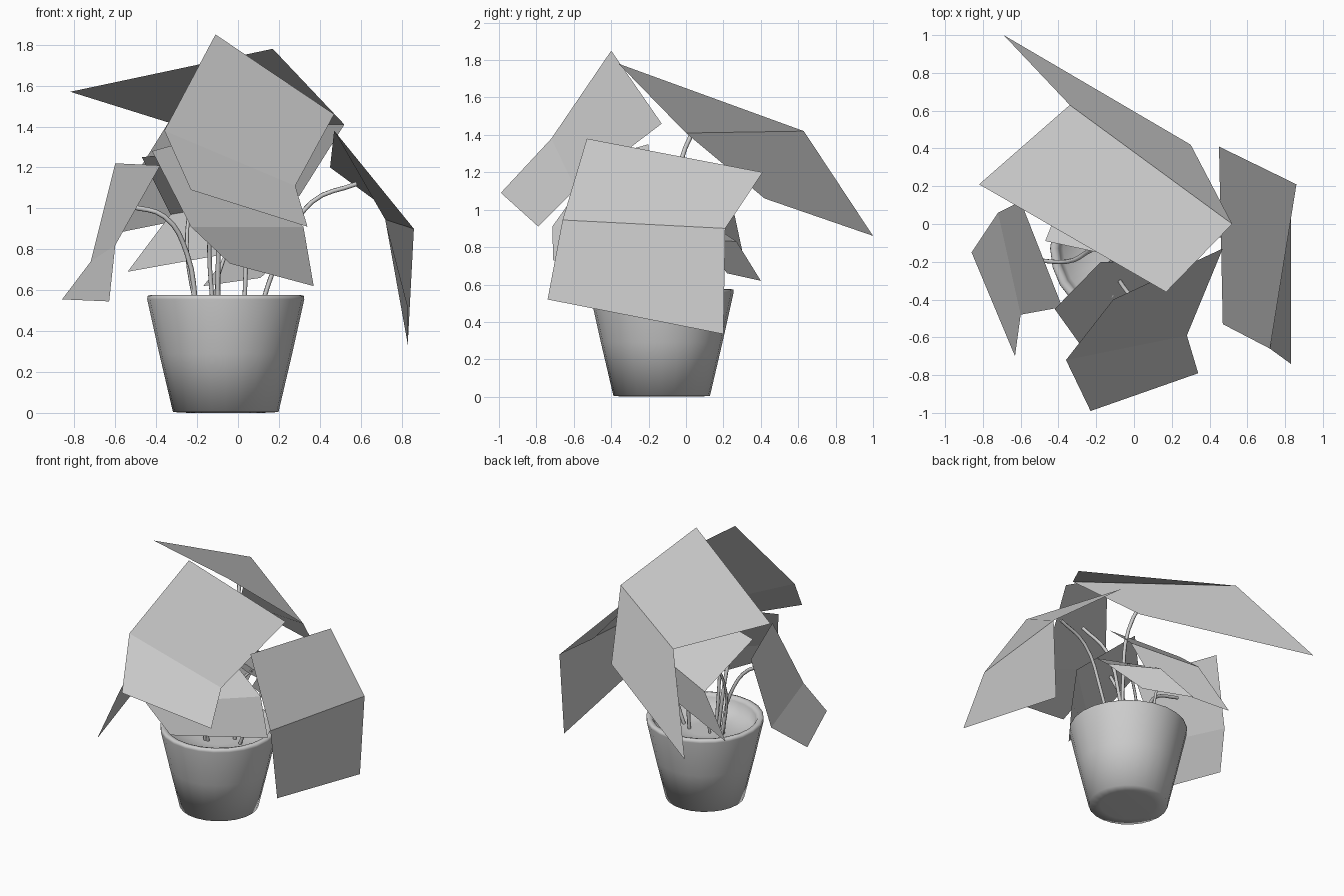
import bpy, bmesh, math
from mathutils import Vector

CX, CY = -0.06, -0.13  # pot axis


def mesh_object(name, verts, faces):
    me = bpy.data.meshes.new(name)
    me.from_pydata([Vector(v) for v in verts], [], faces)
    ob = bpy.data.objects.new(name, me)
    bpy.context.collection.objects.link(ob)
    return ob


def lathe(name, profile, sides=24):
    bm = bmesh.new()
    rings = []
    for r, z in profile:
        rings.append([bm.verts.new((CX + r * math.cos(2 * math.pi * i / sides),
                                    CY + r * math.sin(2 * math.pi * i / sides), z))
                      for i in range(sides)])
    for a, b in zip(rings, rings[1:]):
        for i in range(sides):
            j = (i + 1) % sides
            bm.faces.new((a[i], a[j], b[j], b[i]))
    bm.faces.new(rings[0][::-1])
    bm.faces.new(rings[-1])
    me = bpy.data.meshes.new(name)
    bm.to_mesh(me)
    bm.free()
    for p in me.polygons:
        p.use_smooth = True
    ob = bpy.data.objects.new(name, me)
    bpy.context.collection.objects.link(ob)
    return ob


def leaf(name, a, b, c, d, e, f):
    """Two quads folded on the line c-d: a-b is one end, e-f the other."""
    return mesh_object(name, [a, b, c, d, e, f], [(0, 1, 2, 3), (3, 2, 4, 5)])


def stem(name, points, radius=0.012):
    cu = bpy.data.curves.new(name, 'CURVE')
    cu.dimensions = '3D'
    cu.bevel_depth = radius
    cu.bevel_resolution = 1
    cu.resolution_u = 4
    cu.use_fill_caps = True
    sp = cu.splines.new('BEZIER')
    sp.bezier_points.add(len(points) - 1)
    for bp, p in zip(sp.bezier_points, points):
        bp.co = p
        bp.handle_left_type = bp.handle_right_type = 'AUTO'
    ob = bpy.data.objects.new(name, cu)
    bpy.context.collection.objects.link(ob)


# Tapered pot with a thick rounded rim and hollow top
lathe("pot", [(0.18, 0.0), (0.258, 0.004), (0.325, 0.29), (0.384, 0.555), (0.383, 0.572),
              (0.365, 0.577), (0.345, 0.572), (0.335, 0.555), (0.315, 0.48), (0.1, 0.48)])

# Large outer leaves
leaf("leaf_back", (0.17, -0.36, 1.78), (-0.82, 0.21, 1.57), (-0.34, 0.63, 1.42),
     (0.52, 0.0, 1.41), (-0.69, 1.0, 0.86), (0.30, 0.42, 1.06))
leaf("leaf_front", (-0.11, -0.40, 1.85), (0.47, -0.13, 1.46), (0.28, -0.59, 1.11),
     (-0.36, -0.72, 1.38), (0.34, -0.79, 0.91), (-0.23, -0.99, 1.09))
leaf("leaf_right", (0.47, -0.53, 1.38), (0.45, 0.41, 1.20), (0.86, 0.21, 0.90),
     (0.72, -0.66, 0.945), (0.83, 0.20, 0.335), (0.83, -0.74, 0.52))
leaf("leaf_left", (-0.60, 0.12, 1.22), (-0.38, -0.44, 1.21), (-0.60, -0.48, 0.82),
     (-0.72, 0.06, 0.74), (-0.63, -0.70, 0.545), (-0.86, -0.15, 0.555))

# Smaller inner leaves
leaf("leaf_inner_front", (-0.42, -0.45, 1.28), (-0.175, -0.2, 1.35), (0.32, -0.2, 0.91),
     (-0.23, -0.715, 0.91), (0.37, -0.19, 0.62), (-0.04, -0.71, 0.73))
leaf("leaf_inner_left", (-0.47, -0.09, 1.25), (0.04, -0.20, 1.31), (0.12, 0.11, 1.05),
     (-0.33, 0.26, 0.97), (-0.04, 0.16, 0.78), (-0.54, 0.32, 0.69))
leaf("leaf_inner_back", (-0.12, 0.02, 1.0), (0.20, -0.15, 1.02), (0.30, 0.08, 0.84),
     (0.0, 0.27, 0.83), (0.11, 0.22, 0.66), (-0.17, 0.40, 0.62))

# Arching stems from the soil to each leaf
stem("stem_right", [(0.10, -0.12, 0.48), (0.20, -0.10, 0.76), (0.36, -0.07, 1.03), (0.58, -0.05, 1.12)])
stem("stem_left", [(-0.20, -0.12, 0.48), (-0.25, -0.15, 0.78), (-0.36, -0.20, 0.96), (-0.53, -0.19, 1.01)])
stem("stem_back", [(0.03, -0.08, 0.48), (0.04, -0.06, 0.9), (0.02, -0.03, 1.25), (-0.06, 0.10, 1.54)])
stem("stem_front", [(-0.10, -0.2, 0.48), (-0.09, -0.26, 0.9), (-0.05, -0.34, 1.25), (0.05, -0.46, 1.44)])
stem("stem_inner_front", [(-0.12, -0.2, 0.48), (-0.14, -0.24, 0.8), (-0.12, -0.38, 1.1)])
stem("stem_inner_left", [(-0.20, -0.14, 0.48), (-0.25, -0.1, 0.8), (-0.22, 0.02, 1.13)], 0.009)
stem("stem_inner_back", [(-0.12, -0.1, 0.48), (-0.07, -0.06, 0.75), (0.08, 0.04, 0.94)], 0.009)
